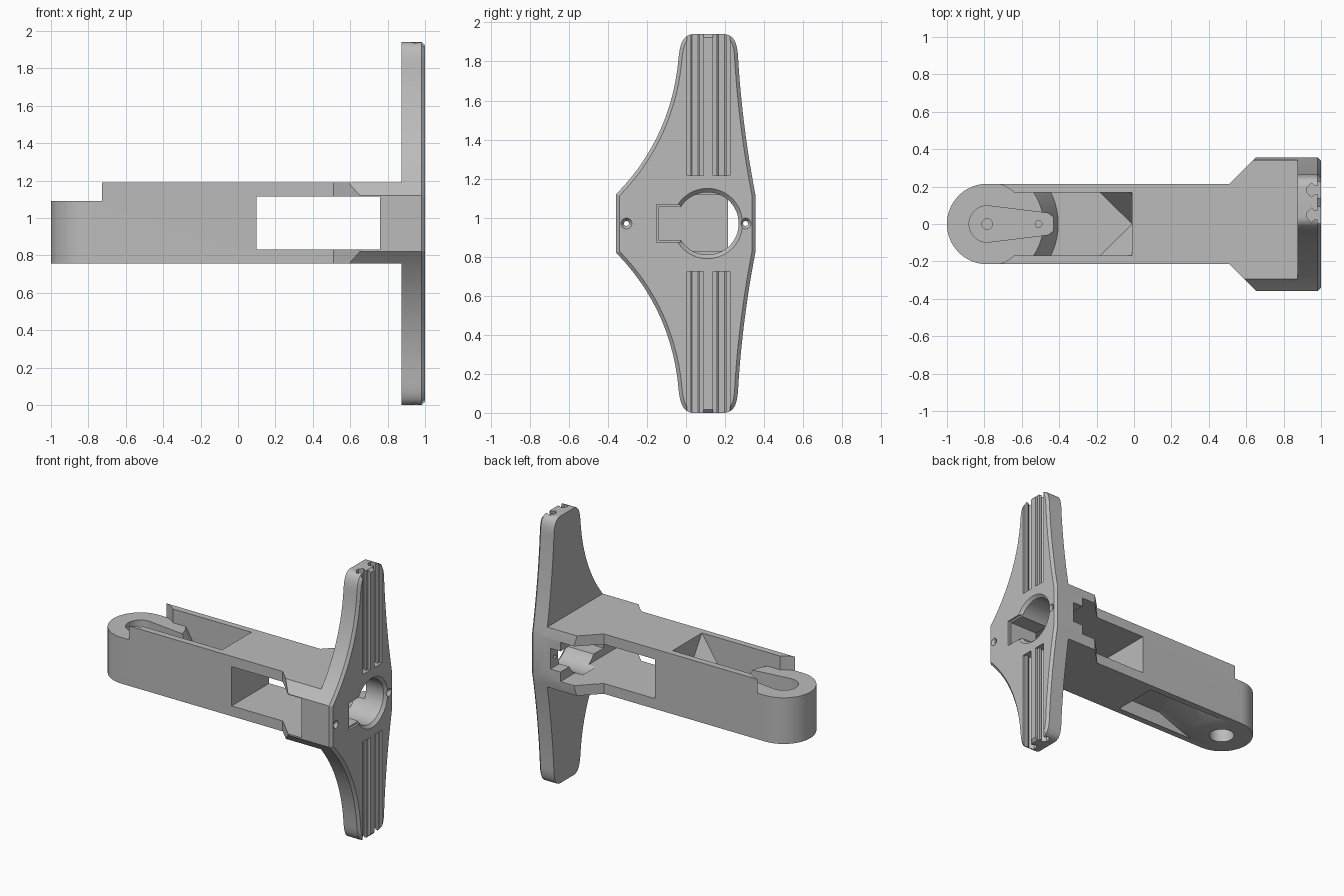
import bpy, bmesh, math
from mathutils import Vector
from mathutils.geometry import interpolate_bezier

if "Cube" in bpy.data.objects:
    bpy.data.objects.remove(bpy.data.objects["Cube"], do_unlink=True)

gray = bpy.data.materials.new("plain_gray")
gray.use_nodes = True
gray.diffuse_color = (0.5, 0.5, 0.5, 1)
gray.node_tree.nodes["Principled BSDF"].inputs["Base Color"].default_value = (0.5, 0.5, 0.5, 1)


def finish(bm, name):
    bmesh.ops.recalc_face_normals(bm, faces=bm.faces)
    mesh = bpy.data.meshes.new(name)
    bm.to_mesh(mesh)
    bm.free()
    mesh.materials.append(gray)
    obj = bpy.data.objects.new(name, mesh)
    bpy.context.collection.objects.link(obj)
    return obj


def prism(name, outline, axis, lo, hi, chamfer=0):
    """Extrude a 2D outline along x (outline in y, z) or z (outline in x, y)."""
    place = (lambda p, t: (t, p[0], p[1])) if axis == "x" else (lambda p, t: (p[0], p[1], t))
    bm = bmesh.new()
    rings = [[bm.verts.new(place(p, t)) for p in outline] for t in (lo, hi)]
    n = len(outline)
    for ring in rings:
        bm.faces.new(ring)
    for i in range(n):
        j = (i + 1) % n
        bm.faces.new((rings[0][i], rings[0][j], rings[1][j], rings[1][i]))
    bmesh.ops.recalc_face_normals(bm, faces=bm.faces)
    if chamfer:
        rim = [e for e in bm.edges if all(v in rings[1] for v in e.verts)]
        bmesh.ops.bevel(bm, geom=rim, offset=chamfer, segments=1, affect="EDGES")
    return finish(bm, name)


def hull(name, points):
    bm = bmesh.new()
    for p in points:
        bm.verts.new(p)
    result = bmesh.ops.convex_hull(bm, input=bm.verts[:])
    inside = [g for g in result["geom_interior"] if isinstance(g, bmesh.types.BMVert)]
    bmesh.ops.delete(bm, geom=inside, context="VERTS")
    bmesh.ops.dissolve_limit(bm, angle_limit=0.001, verts=bm.verts[:], edges=bm.edges[:])
    return finish(bm, name)


def box(name, x, y, z):
    return hull(name, [(a, b, c) for a in x for b in y for c in z])


def circle(cx, cy, r, n=64):
    return [(cx + r * math.cos(2 * math.pi * i / n), cy + r * math.sin(2 * math.pi * i / n))
            for i in range(n)]


def cone(name, cx, cy, r1, r2, lo, hi, axis="z"):
    pts = [(p, t) for r, t in ((r1, lo), (r2, hi)) for p in circle(cx, cy, r)]
    return hull(name, [(p[0], p[1], t) if axis == "z" else (t, p[0], p[1]) for p, t in pts])


def combine(target, tool, operation):
    mod = target.modifiers.new(operation, "BOOLEAN")
    mod.object, mod.operation, mod.solver = tool, operation, "EXACT"
    bpy.context.view_layer.update()
    graph = bpy.context.evaluated_depsgraph_get()
    mesh = bpy.data.meshes.new_from_object(target.evaluated_get(graph))
    target.modifiers.clear()
    target.data = mesh
    bpy.data.objects.remove(tool, do_unlink=True)


MID = 0.97
PIVOT = -0.785

# Mounting plate outline: upper half from four curves, mirrored downward
curves = [
    ((0.355, 1.12), (0.31, 1.35), (0.28, 1.6), (0.268, 1.80)),
    ((0.268, 1.80), (0.265, 1.89), (0.25, 1.94), (0.19, 1.94)),
    ((0.04, 1.94), (-0.01, 1.94), (-0.03, 1.90), (-0.038, 1.82)),
    ((-0.038, 1.82), (-0.06, 1.55), (-0.17, 1.31), (-0.358, 1.12)),
]
upper = []
for c in curves:
    for p in interpolate_bezier(*[Vector(q) for q in c], 14):
        if not upper or (p.xy - upper[-1]).length > 1e-4:
            upper.append(p.xy)
outline = [tuple(p) for p in upper] + [(p.x, 2 * MID - p.y) for p in reversed(upper)]

# Arm: rounded end, straight beam and flared root, trimmed to the plate outline
R = 0.215
end = [(PIVOT + R * math.cos(a), R * math.sin(a))
       for a in [math.pi * (0.5 + i / 32) for i in range(33)]]
plan = end + [(0.51, -R), (0.655, -0.36), (0.95, -0.36), (0.95, 0.36), (0.655, 0.36), (0.51, R)]
bracket = prism("bracket_arm", plan, "z", 0.755, 1.19)
combine(bracket, prism("trim", outline, "x", -1.2, 1.2), "INTERSECT")
combine(bracket, prism("plate", outline, "x", 0.875, 1.0, 0.018), "UNION")

cutters = []

# Side window through the beam and a deeper notch on the back side
cutters.append(box("window", (0.1, 0.76), (-0.5, 0.5), (0.83, 1.115)))
cutters.append(box("notch", (0.7, 0.84), (0.11, 0.5), (0.90, 1.05)))

# Upper pocket with filled corners and a conical ramp up to the pivot seat
W = 0.168
pocket_points = [(-0.01, 0, 0.93)]
for y in (-W, W):
    pocket_points += [(x, y, 1.3) for x in (-0.01, -0.78)]
    pocket_points += [(-0.01, y, 1.19), (-0.78, y, 0.93), (-0.18, y, 0.93)]
pocket = hull("pocket", pocket_points)
combine(pocket, cone("ramp", PIVOT, 0, 0.395, 0.30, 0.90, 1.09), "DIFFERENCE")
cutters.append(pocket)

# Pivot seat, lever recess and pilot holes
cutters.append(cone("seat", PIVOT, 0, 0.223, 0.223, 1.09, 1.3))
cutters.append(hull("lever", [(p[0], p[1], z) for z in (0.98, 1.3)
                              for p in circle(PIVOT, 0, 0.097) + circle(-0.48, 0, 0.06)]))
cutters.append(cone("pivot_pilot", PIVOT, 0, 0.028, 0.028, 0.95, 1.2))
cutters.append(cone("lever_pilot", -0.51, 0, 0.018, 0.018, 0.95, 1.2))
cutters.append(cone("pivot_bore", PIVOT, 0, 0.085, 0.085, 0.6, 0.93))

# Lower pocket around a flared boss
lower = box("lower_pocket", (-0.75, -0.01), (-W, W), (0.70, 0.86))
combine(lower, cone("boss", PIVOT, 0, 0.10, 0.472, 0.704, 0.87), "DIFFERENCE")
cutters.append(lower)

# Plate bore with chamfered rim and side key
cutters.append(cone("bore", 0.11, MID, 0.16, 0.16, 0.7, 1.1, "x"))
cutters.append(cone("bore_rim", 0.11, MID, 0.16, 0.185, 0.98, 1.005, "x"))
cutters.append(box("key", (0.7, 1.1), (-0.14, 0.05), (0.885, 1.055)))
cutters.append(box("key_rim", (0.985, 1.1), (-0.152, 0.0), (0.873, 1.067)))

# Countersunk screw holes
for y in (-0.305, 0.305):
    cutters.append(cone("screw", y, MID, 0.013, 0.013, 0.5, 1.1, "x"))
    cutters.append(cone("countersink", y, MID, 0.013, 0.03, 0.98, 1.003, "x"))

# Undercut rail grooves, two above and two below
half = [(1.05, 0.043), (0.982, 0.043), (0.982, 0.022), (0.965, 0.022), (0.95, 0.038), (0.925, 0.015)]
for y in (0.047, 0.182):
    section = [(x, y + w) for x, w in half] + [(x, y - w) for x, w in reversed(half)]
    for lo, hi in ((1.215, 2.1), (-0.2, 0.725)):
        cutters.append(prism("groove", section, "z", lo, hi))

for cutter in cutters:
    combine(bracket, cutter, "DIFFERENCE")

# Smooth curved walls, crisp edges
bpy.ops.object.select_all(action="DESELECT")
bracket.select_set(True)
bpy.context.view_layer.objects.active = bracket
bpy.ops.object.shade_smooth_by_angle(angle=math.radians(25))
